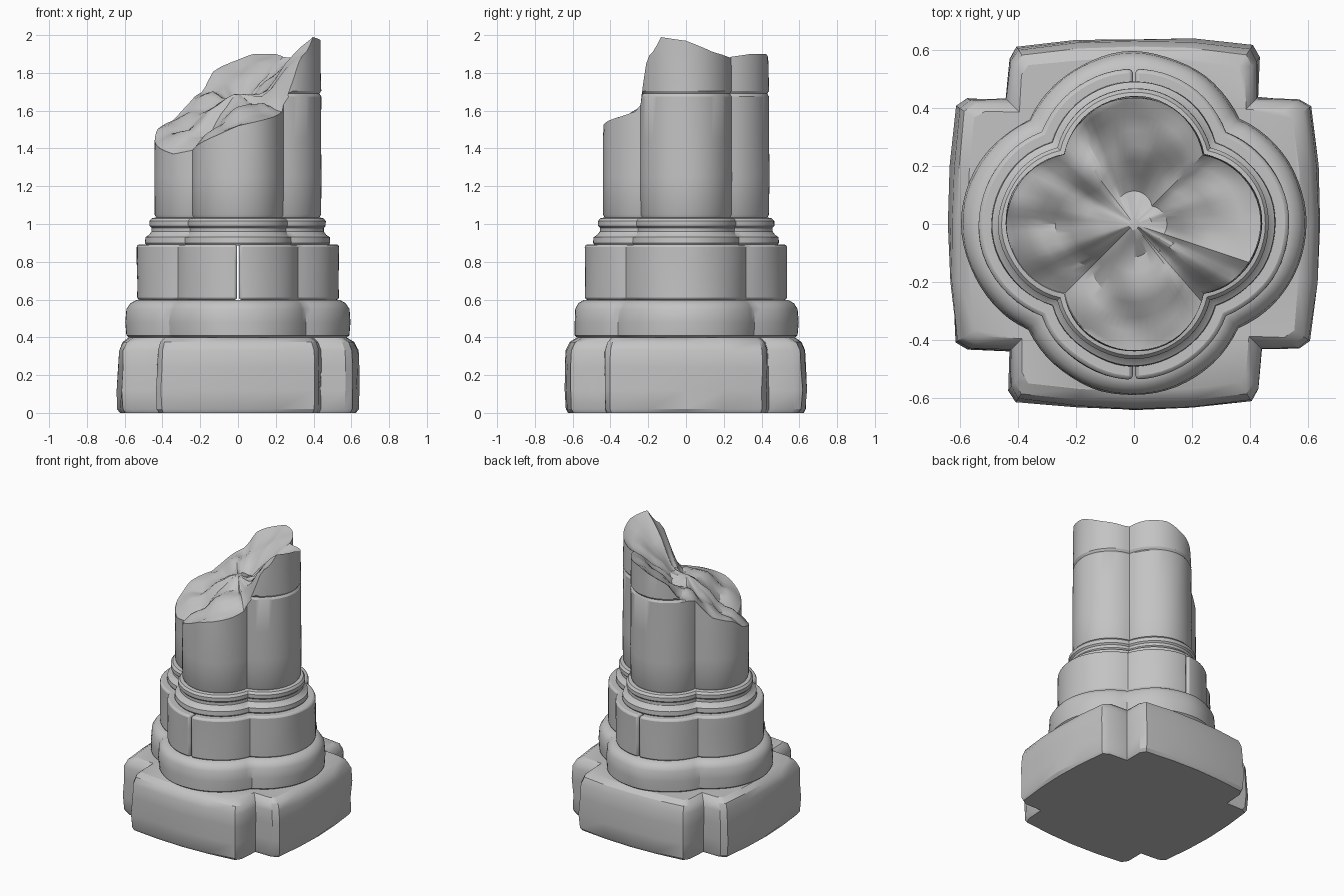
import bpy, bmesh, math
from mathutils import Vector, noise

cube = bpy.data.objects.get("Cube")
if cube:
    bpy.data.objects.remove(cube, do_unlink=True)

stone = bpy.data.materials.new("grey stone")
stone.use_nodes = True
GREY = (0.55, 0.55, 0.55, 1)
stone.diffuse_color = GREY
bsdf = stone.node_tree.nodes["Principled BSDF"]
bsdf.inputs["Base Color"].default_value = GREY
bsdf.inputs["Roughness"].default_value = 0.9

LOBE = 0.195   # distance of each lobe centre from the axis


def quatrefoil(r, n=24):
    """Four overlapping circles of radius r, walked anticlockwise."""
    cusp = (LOBE + math.sqrt(2 * r * r - LOBE * LOBE)) / 2
    half = math.atan2(cusp, cusp - LOBE)
    pts = []
    for k in range(4):
        turn = k * math.pi / 2
        for i in range(n):
            a = -half + 2 * half * i / n
            x, y = LOBE + r * math.cos(a), r * math.sin(a)
            pts.append((x * math.cos(turn) - y * math.sin(turn),
                        x * math.sin(turn) + y * math.cos(turn)))
    return pts


def worn(p, amount=0.007):
    """Push a point in or out a little, as on weathered stone."""
    v = Vector(p)
    s = 1 + amount * 2 * noise.noise(v * 5)
    return Vector((v.x * s, v.y * s, v.z))


def loft(name, rings, bevel=0.0):
    """Skin closed rings of equal length and cap both ends."""
    bm = bmesh.new()
    loops = [[bm.verts.new(p) for p in ring] for ring in rings]
    n = len(loops[0])
    for low, high in zip(loops, loops[1:]):
        for i in range(n):
            j = (i + 1) % n
            bm.faces.new((low[i], low[j], high[j], high[i]))
    bm.faces.new(loops[0][::-1])
    bm.faces.new(loops[-1])
    bmesh.ops.remove_doubles(bm, verts=bm.verts, dist=0.0005)
    bmesh.ops.recalc_face_normals(bm, faces=bm.faces)
    mesh = bpy.data.meshes.new(name)
    bm.to_mesh(mesh)
    bm.free()
    mesh.materials.append(stone)
    obj = bpy.data.objects.new(name, mesh)
    bpy.context.collection.objects.link(obj)
    if bevel:
        mod = obj.modifiers.new("worn edges", "BEVEL")
        mod.width, mod.segments = bevel, 2
        mod.limit_method, mod.angle_limit = "ANGLE", math.radians(50)
    bpy.ops.object.select_all(action="DESELECT")
    bpy.context.view_layer.objects.active = obj
    obj.select_set(True)
    bpy.ops.object.shade_smooth_by_angle(angle=math.radians(32))
    return obj


def course(name, profile):
    """Quatrefoil course from (height, lobe radius) pairs."""
    return loft(name, [[worn((x, y, z)) for x, y in quatrefoil(r)]
                       for z, r in profile])


# Cross-shaped plinth with bowed arm ends and rounded top
arm = [(0.44, -0.43), (0.57, -0.43), (0.61, -0.405), (0.632, -0.2),
       (0.64, 0), (0.632, 0.2), (0.61, 0.405), (0.57, 0.43)]
cross = []
for k in range(4):
    c, s = round(math.cos(k * math.pi / 2)), round(math.sin(k * math.pi / 2))
    cross += [(x * c - y * s, x * s + y * c) for x, y in arm]
loft("plinth", [[worn((x * f, y * f, z), 0.012 if z else 0) for x, y in cross]
                for z, f in [(0, 0.975), (0.02, 0.995), (0.12, 1), (0.24, 1),
                             (0.33, 0.993), (0.375, 0.96), (0.40, 0.90)]])

# Lower rounded course
course("lower_course", [(0.39, 0.37), (0.41, 0.395), (0.48, 0.398), (0.55, 0.393),
                        (0.58, 0.375), (0.598, 0.345)])

# Middle course: two half blocks meeting at a vertical joint
for side, label in ((1, "left"), (-1, "right")):
    outline = [(x, y) for x, y in quatrefoil(0.34) if x * side > 0.02]
    start = next(i for i, p in enumerate(outline)
                 if (Vector(p) - Vector(outline[i - 1])).length > 0.3)
    outline = outline[start:] + outline[:start]
    joint = 0.004 * side
    outline = ([(joint, outline[0][1] + math.copysign(0.001, outline[0][1]))] + outline
               + [(joint, outline[-1][1] + math.copysign(0.001, outline[-1][1]))])
    loft("middle_course_" + label,
         [[worn((x, y, z), 0.005) for x, y in outline] for z in (0.598, 0.70, 0.80, 0.892)],
         0.014)

# Stepped moulding under the shaft
course("moulding", [(0.885, 0.285), (0.90, 0.295), (0.93, 0.293), (0.942, 0.275),
                    (0.96, 0.262), (0.98, 0.262), (0.99, 0.272), (1.015, 0.272),
                    (1.03, 0.26), (1.035, 0.235)])

# Broken shaft: height of the break round the rim, by angle in degrees
RIM = [(-180, 1.44), (-165, 1.40), (-150, 1.37), (-135, 1.39), (-105, 1.47), (-90, 1.52),
       (-60, 1.57), (-47, 1.60), (-40, 1.71), (-32, 1.88), (-24, 1.92), (-19, 1.99),
       (0, 1.97), (20, 1.91), (40, 1.88), (60, 1.90), (80, 1.90), (100, 1.84),
       (108, 1.81), (118, 1.70), (135, 1.66), (150, 1.55), (170, 1.50), (180, 1.44)]


def rim_height(x, y):
    a = math.degrees(math.atan2(y, x))
    for (a0, h0), (a1, h1) in zip(RIM, RIM[1:]):
        if a <= a1:
            return h0 + (h1 - h0) * (a - a0) / (a1 - a0)
    return RIM[-1][1]


def ridge(t):
    """Triangle wave, for flat splintered facets."""
    return abs((t % 1) * 2 - 1) - 0.5


def broken(x, y, t):
    splinter = (ridge(2.6 * x + 1.7 * y + 0.2) + 0.8 * ridge(1.5 * x - 4.1 * y)
                + 0.5 * ridge(5.3 * x + 4 * y))
    h = 1.65 + (rim_height(x, y) - 1.65) * t ** 1.2
    return h + 0.06 * splinter * (1 - t ** 3)


rings = []
for z, r in [(1.03, 0.235), (1.05, 0.245), (1.25, 0.246), (1.45, 0.245), (1.675, 0.244),
             (1.69, 0.234), (1.705, 0.244), (1.85, 0.243), (2.1, 0.242)]:
    rings.append([worn((x, y, min(z, rim_height(x, y)))) for x, y in quatrefoil(r)])
for t in (0.95, 0.85, 0.74, 0.62, 0.5, 0.38, 0.26, 0.14, 0.05):
    rings.append([(x * t, y * t, broken(x * t, y * t, t)) for x, y in quatrefoil(0.242)])
loft("broken_shaft", rings)
